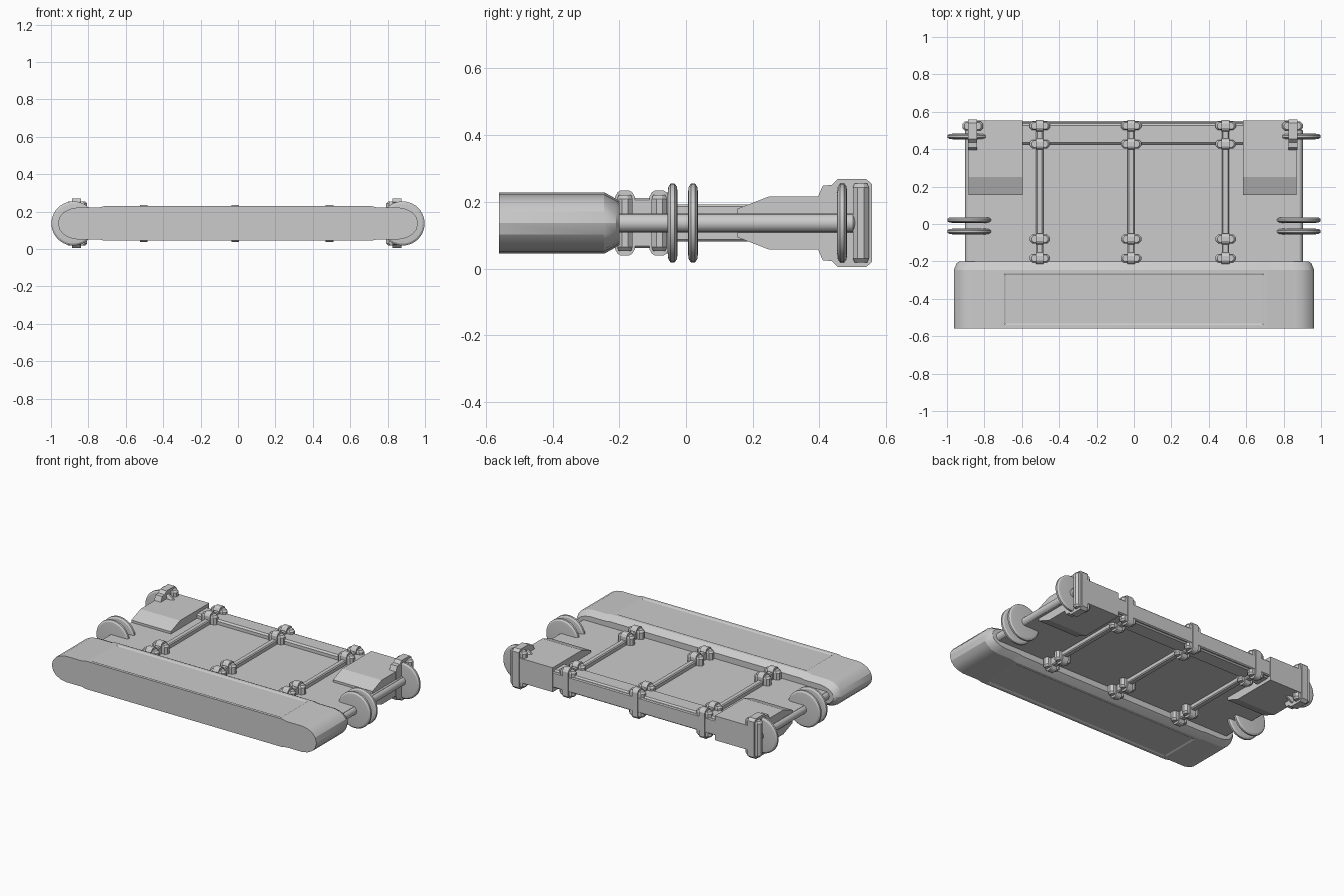
import bpy, bmesh, math
from mathutils import Vector

if "Cube" in bpy.data.objects:
    bpy.data.objects.remove(bpy.data.objects["Cube"])

ZC = 0.137          # mid height of the whole body
SHIFT = -0.007      # the fittings sit slightly left of centre

grey = bpy.data.materials.new("plain_grey")
grey.diffuse_color = (0.6, 0.6, 0.6, 1)
grey.use_nodes = True
grey.node_tree.nodes["Principled BSDF"].inputs["Base Color"].default_value = grey.diffuse_color


def finish(name, bm, bevel=0.0, smooth=False):
    bmesh.ops.recalc_face_normals(bm, faces=bm.faces)
    me = bpy.data.meshes.new(name)
    bm.to_mesh(me)
    bm.free()
    ob = bpy.data.objects.new(name, me)
    bpy.context.collection.objects.link(ob)
    me.materials.append(grey)
    if bevel:
        m = ob.modifiers.new("chamfer", 'BEVEL')
        m.width, m.segments, m.limit_method = bevel, 1, 'ANGLE'
    if smooth:
        bpy.ops.object.select_all(action='DESELECT')
        ob.select_set(True)
        bpy.context.view_layer.objects.active = ob
        bpy.ops.object.shade_smooth_by_angle(angle=math.radians(25))
    return ob


def box(name, x0, x1, y0, y1, z0, z1, bevel=0.0):
    bm = bmesh.new()
    bmesh.ops.create_cube(bm, size=1)
    for v in bm.verts:
        v.co = Vector(((x0 + x1) / 2 + v.co.x * (x1 - x0),
                       (y0 + y1) / 2 + v.co.y * (y1 - y0),
                       (z0 + z1) / 2 + v.co.z * (z1 - z0)))
    return finish(name, bm, bevel)


def loft(bm, rings):
    vs = [[bm.verts.new(p) for p in r] for r in rings]
    n = len(vs[0])
    for a, b in zip(vs, vs[1:]):
        for i in range(n):
            j = (i + 1) % n
            bm.faces.new((a[i], a[j], b[j], b[i]))
    bm.faces.new(vs[0])
    bm.faces.new(vs[-1])


def turned(name, x, z, profile, sides=32):
    """Round part about a y axis; profile is (y, radius) pairs."""
    bm = bmesh.new()
    loft(bm, [[(x + r * math.cos(math.tau * i / sides), y,
                z + r * math.sin(math.tau * i / sides)) for i in range(sides)]
              for y, r in profile])
    return finish(name, bm, smooth=True)


def side_prism(name, x0, x1, upper):
    """Prism along x; the upper (y, height) outline is mirrored about ZC."""
    outline = [(y, ZC + h) for y, h in upper] + [(y, ZC - h) for y, h in reversed(upper)]
    bm = bmesh.new()
    loft(bm, [[(x, y, z) for y, z in outline] for x in (x0, x1)])
    return finish(name, bm)


def octagon_block(name, cx, cy, hx, hy, hz, cut):
    """Upright block with cut corners in plan and a narrower top and bottom."""
    plan = [(hx, hy - cut), (hx - cut, hy), (cut - hx, hy), (-hx, hy - cut)]
    plan += [(-x, -y) for x, y in plan]
    bm = bmesh.new()
    loft(bm, [[(cx + x * k, cy + y * k, ZC + z) for x, y in plan]
              for z, k in ((-hz, 0.8), (0.012 - hz, 1), (hz - 0.012, 1), (hz, 0.8))])
    return finish(name, bm)


# Front bumper with rounded ends, rear taper and recessed panels
half = [(0.715, 0.092), (0.745, 0.085), (0.86, 0.085), (0.9, 0.077),
        (0.932, 0.06), (0.954, 0.034), (0.963, 0.0)]
quarter = half + [(x, -z) for x, z in reversed(half[:-1])]
section = quarter + [(-x, -z) for x, z in quarter]
bm = bmesh.new()
loft(bm, [[(x * kx, y, ZC + z * kz) for x, z in section]
          for y, kx, kz in ((-0.56, 1, 1), (-0.245, 1, 1), (-0.21, 0.985, 0.79),
                            (-0.2, 0.97, 0.72))])
bmesh.ops.recalc_face_normals(bm, faces=bm.faces)
panels = [f for f in bm.faces if abs(f.normal.z) > 0.99 and f.calc_area() > 0.3]
bmesh.ops.inset_individual(bm, faces=panels, thickness=0.027)
bmesh.ops.inset_individual(bm, faces=panels, thickness=0.014, depth=-0.005)
finish("front_bumper", bm, smooth=True)

# Thin deck plate and the raised rail across its rear edge
box("deck", -0.885, 0.885, -0.22, 0.54, 0.11, 0.165)
box("rear_rail", -0.87, 0.87, 0.425, 0.537, 0.078, 0.196, 0.01)
box("rear_strip", -0.86, 0.86, 0.53, 0.55, 0.085, 0.187, 0.006)

# Lengthwise bars with clamps, standing out above and below the deck
cap = [(-0.03, 0.078), (-0.022, 0.092), (-0.012, 0.098),
       (0.012, 0.098), (0.022, 0.092), (0.03, 0.078)]
for x in (-0.497, -0.008, 0.497):
    cx = x + SHIFT
    for d in (-1, 1):
        z = ZC + d * 0.039
        box("deck_bar", cx - 0.019, cx + 0.019, -0.2, 0.54, z - 0.017, z + 0.017, 0.006)
    for y0, y1 in ((-0.183, -0.08), (0.427, 0.525)):
        box("clamp_link", cx - 0.019, cx + 0.019, y0, y1, 0.062, 0.212, 0.006)
        for y in (y0, y1):
            octagon_block("clamp_jaw", cx, y, 0.055, 0.023, 0.084, 0.014)
            side_prism("clamp_cap", cx - 0.021, cx + 0.021, [(y + a, h) for a, h in cap])

# Rear corner pods, end brackets, side shafts and discs
pod = [(0.155, 0.043), (0.25, 0.08), (0.553, 0.08)]
bracket = [(0.395, 0.078), (0.41, 0.112), (0.437, 0.114), (0.455, 0.132),
           (0.54, 0.132), (0.558, 0.116)]
for s in (-1, 1):
    def span(a, b):
        return sorted((s * a + SHIFT, s * b + SHIFT))
    side_prism("corner_pod", *span(0.59, 0.877), pod)
    side_prism("end_bracket", *span(0.832, 0.88), bracket)
    octagon_block("bracket_jaw", s * 0.855 + SHIFT, 0.524, 0.056, 0.024, 0.118, 0.014)
    turned("side_shaft", s * 0.875, ZC,
           [(-0.22, 0.028), (0.5, 0.028), (0.515, 0.012)], 16)
    for y in (-0.04, 0.021, 0.468):
        turned("side_disc", s * 0.88, ZC,
               [(y - 0.015, 0.09), (y - 0.013, 0.108), (y - 0.006, 0.118),
                (y + 0.006, 0.118), (y + 0.013, 0.108), (y + 0.015, 0.09)], 40)
